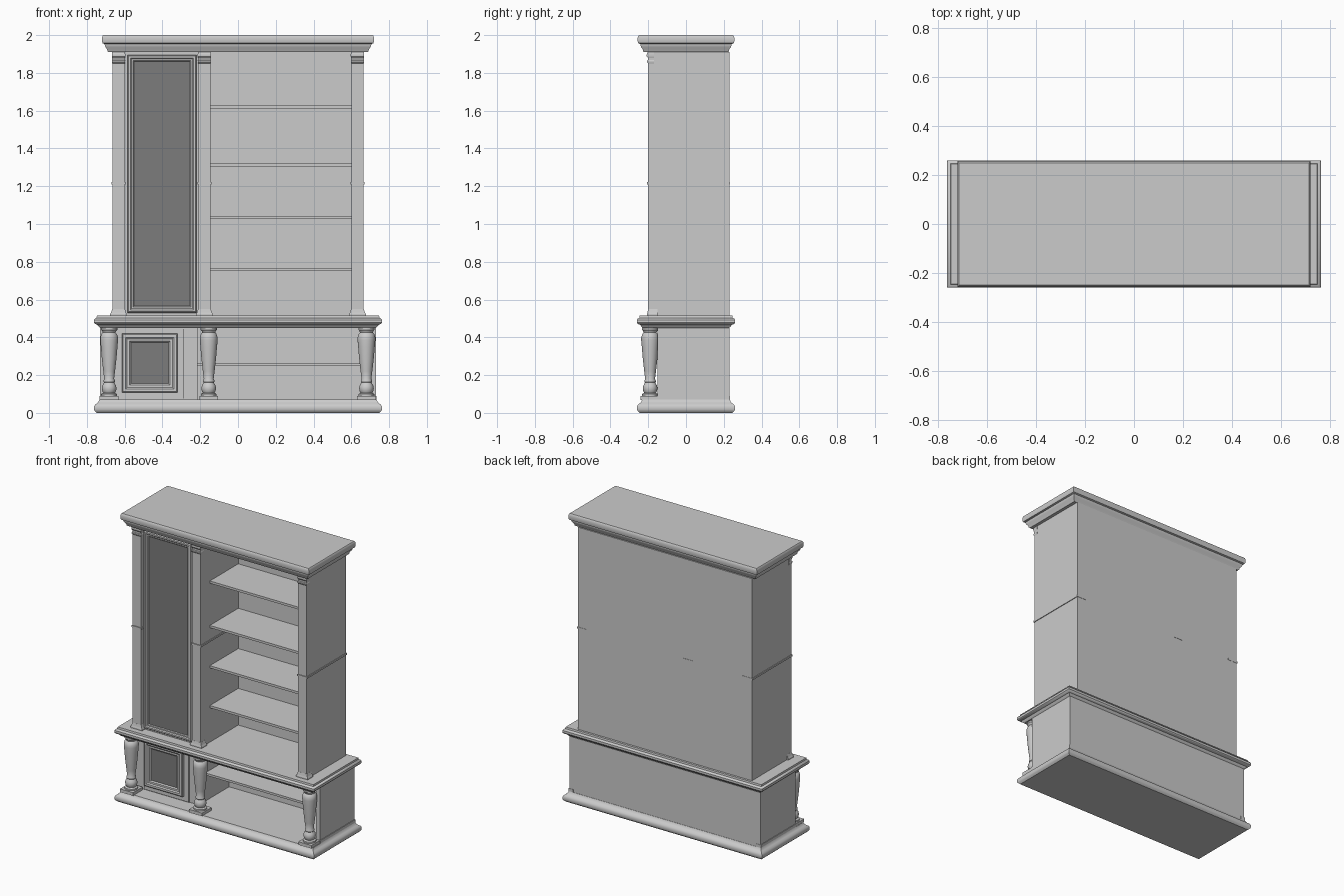
import bpy, bmesh
from math import sin, cos, pi, radians

dark = bpy.data.materials.new("dark_glass")
dark.diffuse_color = (0.2, 0.2, 0.2, 1)


def finish(bm, name, mat=None, smooth=False):
    bmesh.ops.recalc_face_normals(bm, faces=bm.faces)
    me = bpy.data.meshes.new(name)
    bm.to_mesh(me)
    bm.free()
    ob = bpy.data.objects.new(name, me)
    bpy.context.collection.objects.link(ob)
    if mat:
        me.materials.append(mat)
    if smooth:
        bpy.ops.object.select_all(action='DESELECT')
        ob.select_set(True)
        bpy.context.view_layer.objects.active = ob
        bpy.ops.object.shade_smooth_by_angle(angle=radians(35))
    return ob


def loft(name, loops, smooth=False, mat=None):
    """Closed skin through a list of equal-length point loops."""
    bm = bmesh.new()
    rows = [[bm.verts.new(p) for p in loop] for loop in loops]
    n = len(rows[0])
    for a, b in zip(rows, rows[1:]):
        for i in range(n):
            j = (i + 1) % n
            bm.faces.new((a[i], a[j], b[j], b[i]))
    bm.faces.new(rows[0])
    bm.faces.new(rows[-1])
    return finish(bm, name, mat, smooth)


def rect_z(x0, x1, y0, y1, z):
    return [(x0, y0, z), (x1, y0, z), (x1, y1, z), (x0, y1, z)]


def box(name, x0, x1, y0, y1, z0, z1, mat=None):
    return loft(name, [rect_z(x0, x1, y0, y1, z0), rect_z(x0, x1, y0, y1, z1)], mat=mat)


def moulding(name, hx, hy, profile):
    """Horizontal slab whose edge follows (inset, z)."""
    return loft(name, [rect_z(-hx + i, hx - i, -hy + i, hy - i, z) for i, z in profile], True)


def door(name, x0, x1, z0, z1, profile):
    """Moulded door front following (inset, y), with a dark pane in it."""
    loft(name, [[(x0 + i, y, z0 + i), (x1 - i, y, z0 + i), (x1 - i, y, z1 - i), (x0 + i, y, z1 - i)]
                for i, y in profile])
    i, y = profile[-1]
    box(name + "_pane", x0 + i, x1 - i, y - 0.002, y + 0.004, z0 + i, z1 - i, dark)


def turned(name, x, y, profile, sides=24):
    return loft(name, [[(x + r * cos(2 * pi * k / sides), y + r * sin(2 * pi * k / sides), z)
                        for k in range(sides)] for r, z in profile], True)


# Base, waist and crown mouldings
moulding("base_plinth", 0.762, 0.26, [(0.015, 0), (0.004, 0.01), (0, 0.018), (0, 0.034), (0.006, 0.044),
                                      (0.017, 0.052), (0.024, 0.06), (0.028, 0.07)])
moulding("waist_top", 0.762, 0.26, [(0.032, 0.45), (0.024, 0.457), (0.018, 0.466), (0.005, 0.471),
                                    (0, 0.478), (0, 0.493), (0.005, 0.5), (0.013, 0.503), (0.015, 0.515)])
moulding("crown", 0.72, 0.256, [(0.034, 1.91), (0.029, 1.915), (0.027, 1.925), (0.018, 1.937), (0.014, 1.948),
                                (0.014, 1.953), (0.003, 1.957), (0, 1.968), (0, 1.985), (0.003, 1.996), (0.007, 2.0)])

# Lower carcass
box("lower_back", -0.73, 0.73, 0.21, 0.23, 0.07, 0.45)
for s, side in ((-1, "left"), (1, "right")):
    a, b = sorted((s * 0.70, s * 0.73))
    box("lower_side_" + side, a, b, -0.15, 0.21, 0.07, 0.45)
    a, b = sorted((s * 0.70, s * 0.734))
    box("side_skirting_" + side, a, b, -0.15, 0.232, 0.07, 0.09)
box("lower_cupboard", -0.70, -0.285, -0.125, 0.21, 0.07, 0.45)
box("lower_divider", -0.285, -0.215, -0.12, 0.21, 0.07, 0.45)
box("lower_shelf", -0.215, 0.70, -0.05, 0.21, 0.25, 0.265)
box("cupboard_face", -0.625, -0.285, -0.132, -0.125, 0.075, 0.445)
door("lower_door", -0.615, -0.32, 0.107, 0.42, [(0, -0.13), (0, -0.146), (0.006, -0.152), (0.02, -0.152),
                                               (0.028, -0.146), (0.04, -0.146), (0.048, -0.138)])

# Turned columns on square feet
column = [(0.043, 0.451), (0.043, 0.44), (0.037, 0.434), (0.034, 0.425), (0.041, 0.418), (0.047, 0.4),
          (0.047, 0.385), (0.044, 0.35), (0.039, 0.29), (0.031, 0.22), (0.026, 0.18), (0.03, 0.172),
          (0.03, 0.164), (0.027, 0.16), (0.036, 0.145), (0.039, 0.13), (0.036, 0.115), (0.031, 0.106),
          (0.042, 0.1), (0.042, 0.088)]
for i, x in enumerate((-0.682, -0.155, 0.68)):
    turned(f"column_{i + 1}", x, -0.19, column)
    box(f"column_foot_{i + 1}", x - 0.05, x + 0.05, -0.242, -0.138, 0.068, 0.09)

# Upper carcass
box("upper_back", -0.655, 0.655, 0.21, 0.23, 0.515, 1.91)
box("upper_cupboard", -0.60, -0.21, -0.175, 0.21, 0.515, 1.91)
for i, z in enumerate((0.752, 1.027, 1.305, 1.612)):
    box(f"upper_shelf_{i + 1}", -0.145, 0.60, -0.10, 0.21, z, z + 0.016)
door("upper_door", -0.585, -0.22, 0.53, 1.895, [(0, -0.17), (0, -0.188), (0.006, -0.196), (0.016, -0.196),
                                               (0.022, -0.19), (0.03, -0.19), (0.035, -0.184)])

# Full-depth uprights with flared foot, waist band and ringed cap
for n, (x0, x1) in {"left": (-0.665, -0.60), "middle": (-0.21, -0.145), "right": (0.60, 0.665)}.items():
    box("upright_" + n, x0, x1, -0.20, 0.23, 0.515, 1.91)
    box("upright_band_" + n, x0 - 0.005, x1 + 0.005, -0.206, 0.232, 1.21, 1.222)
    loft("upright_foot_" + n, [rect_z(x0 - g, x1 + g, -0.2 - g * 0.6, -0.15, z) for g, z in
                               ((0.012, 0.515), (0.012, 0.523), (0.007, 0.532), (0.001, 0.55))])
    loft("upright_cap_" + n, [rect_z(x0 - g * 0.4, x1 + g * 0.4, -0.2 - g, -0.17, z) for g, z in
                              ((0.001, 1.85), (0.007, 1.856), (0.007, 1.864), (0.002, 1.868),
                               (0.002, 1.88), (0.008, 1.888), (0.008, 1.898), (0.004, 1.91))])
